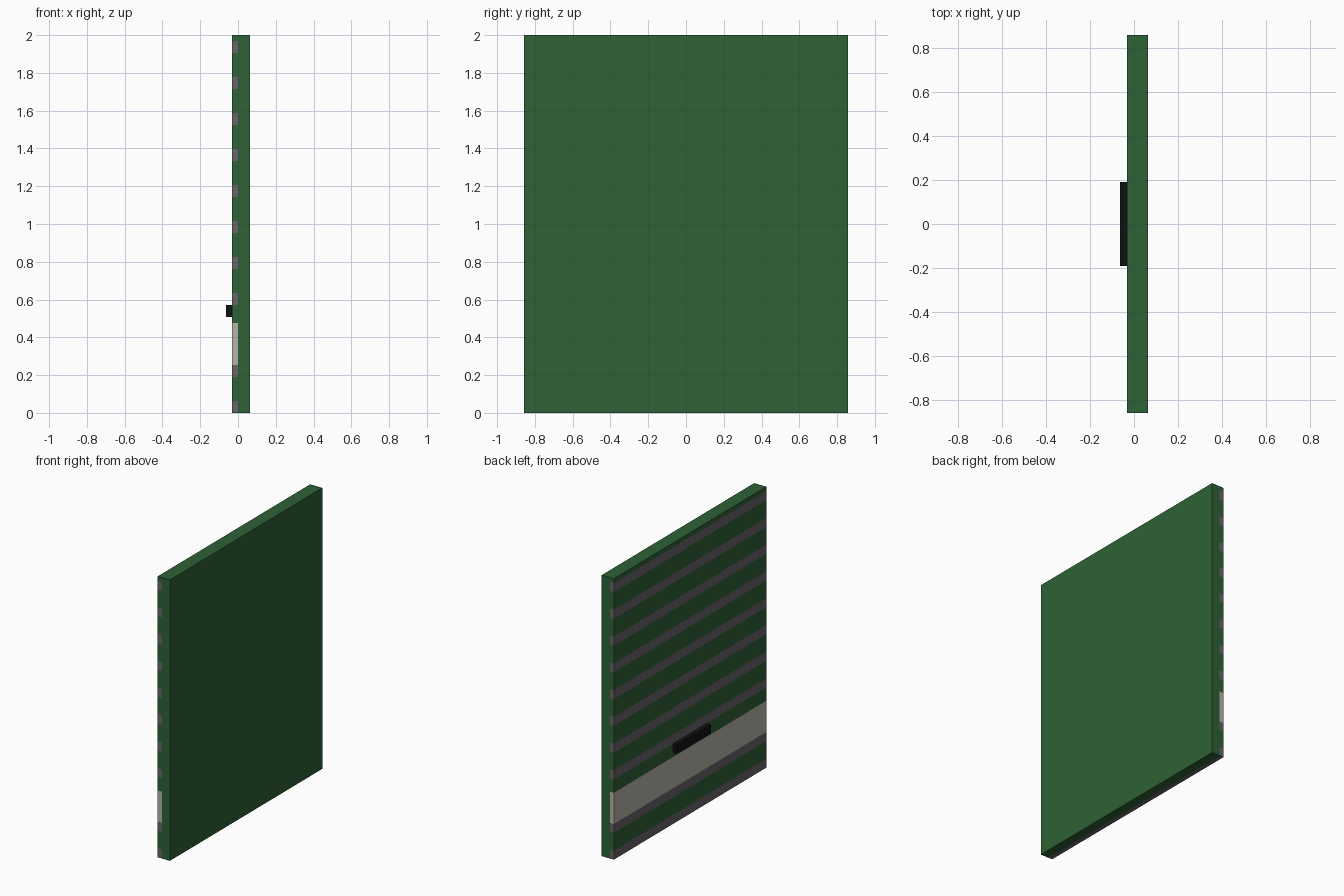
import bpy

if "Cube" in bpy.data.objects:
    bpy.data.objects.remove(bpy.data.objects["Cube"])

U = 2 / 63            # the model sits on a grid of 63 units in height
HALF_W = 27           # half width of the door in grid units


def material(name, rgb):
    """Flat colour from 8-bit sRGB, stored as linear."""
    def lin(c):
        c /= 255
        return c / 12.92 if c <= 0.04045 else ((c + 0.055) / 1.055) ** 2.4
    m = bpy.data.materials.new(name)
    m.diffuse_color = (*[lin(c) for c in rgb], 1)
    m.use_nodes = True
    m.node_tree.nodes["Principled BSDF"].inputs["Base Color"].default_value = m.diffuse_color
    return m


GREEN = material("green_paint", (46, 97, 53))
GREY = material("grey_groove", (104, 100, 106))
PALE = material("pale_stripe", (183, 180, 168))
BLACK = material("black_handle", (17, 17, 18))


def box(name, x0, x1, z0, z1, mat, half=HALF_W):
    """Box given by its limits in grid units, centred on y."""
    bpy.ops.mesh.primitive_cube_add(
        size=1, location=((x0 + x1) / 2 * U, 0, (z0 + z1) / 2 * U))
    ob = bpy.context.object
    ob.name = name
    ob.scale = ((x1 - x0) * U, 2 * half * U, (z1 - z0) * U)
    bpy.ops.object.transform_apply(location=False, rotation=False, scale=True)
    ob.data.materials.append(mat)
    return ob


# Solid backing panel
box("back_panel", 0, 2, 0, 63, GREEN)

# Flush face layer: grey band every six units with green slats between
STRIPE = (8, 15)
for i in range(11):
    z = 6 * i
    if z == 12:       # this band is replaced by the pale stripe
        continue
    box(f"grey_band_{i}", -1, 0, z, z + 2, GREY)
    top = min(z + 6, 63)
    if z + 2 < STRIPE[0] or z + 2 > STRIPE[1]:
        if z + 2 != STRIPE[0]:
            box(f"green_slat_{i}", -1, 0, z + 2, top, GREEN)

# Pale stripe and the short slat above it
box("pale_stripe", -1, 0, *STRIPE, PALE)
box("short_slat", -1, 0, STRIPE[1], 18, GREEN)

# Handle
box("handle", -2, -1, 16, 18, BLACK, half=6)
